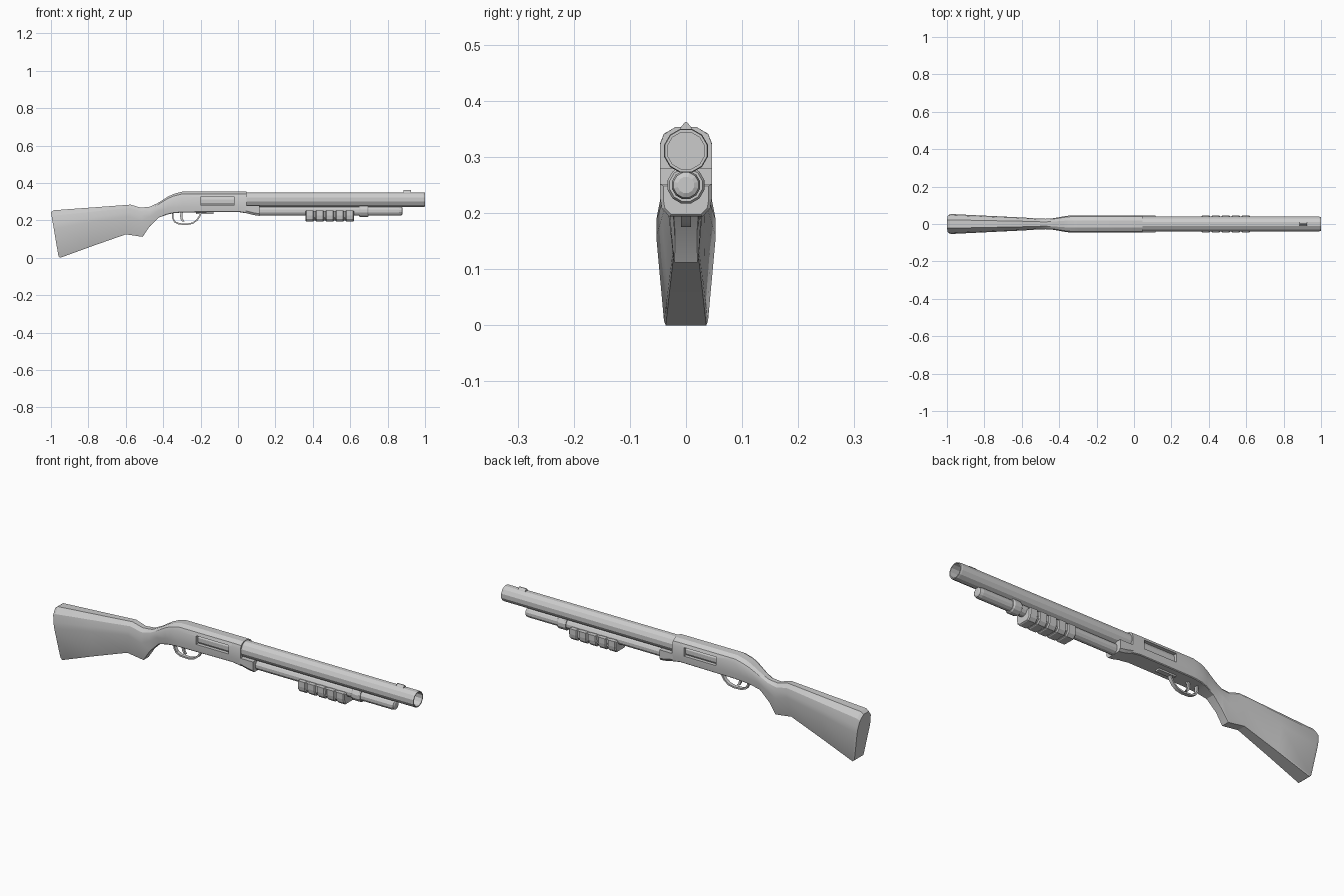
import bpy, bmesh, math
from mathutils import Vector

if "Cube" in bpy.data.objects:
    bpy.data.objects.remove(bpy.data.objects["Cube"])

grey = bpy.data.materials.new("plain grey")
grey.diffuse_color = (0.6, 0.6, 0.6, 1)
grey.use_nodes = True
grey.node_tree.nodes["Principled BSDF"].inputs["Base Color"].default_value = grey.diffuse_color


def loft(name, rings, smooth=True, closed=False):
    """Skin a list of equal-length rings; cap the ends unless closed."""
    bm = bmesh.new()
    vs = [[bm.verts.new(p) for p in r] for r in rings]
    n = len(rings[0])
    pairs = list(zip(vs, vs[1:])) + ([(vs[-1], vs[0])] if closed else [])
    for a, b in pairs:
        for i in range(n):
            j = (i + 1) % n
            bm.faces.new((a[i], a[j], b[j], b[i]))
    if not closed:
        bm.faces.new(vs[0])
        bm.faces.new(vs[-1])
    bmesh.ops.recalc_face_normals(bm, faces=bm.faces[:])
    me = bpy.data.meshes.new(name)
    bm.to_mesh(me)
    bm.free()
    me.materials.append(grey)
    ob = bpy.data.objects.new(name, me)
    bpy.context.collection.objects.link(ob)
    if smooth:
        bpy.ops.object.select_all(action='DESELECT')
        bpy.context.view_layer.objects.active = ob
        ob.select_set(True)
        bpy.ops.object.shade_smooth_by_angle(angle=math.radians(25))
    return ob


def turned(name, profile, zc, sides=12, smooth=False):
    """Revolve (x, radius) pairs around a lengthwise axis at height zc."""
    rings = []
    for x, r in profile:
        rings.append([(x, r * math.cos(2 * math.pi * (i + .5) / sides),
                       zc + r * math.sin(2 * math.pi * (i + .5) / sides)) for i in range(sides)])
    return loft(name, rings, smooth)


def prism(name, half, x0, x1, end=0.0):
    """Extrude a mirrored (y, z) half outline from x0 to x1, ends eased by 'end'."""
    pts = half + [(-y, z) for y, z in reversed(half)]
    zc = sum(p[1] for p in pts) / len(pts)

    def ring(x, s):
        return [(x, y * s, zc + (z - zc) * s) for y, z in pts]
    if end:
        return loft(name, [ring(x0, .88), ring(x0 + end, 1), ring(x1 - end, 1), ring(x1, .88)], False)
    return loft(name, [ring(x0, 1), ring(x1, 1)], False)


def box(name, x0, x1, y0, y1, z0, z1):
    return loft(name, [[(x, y0, z0), (x, y1, z0), (x, y1, z1), (x, y0, z1)] for x in (x0, x1)], False)


def section(xb, zb, xt, zt, w, base, shoulder):
    """Rounded cross-section, leaning from (xb, zb) up to (xt, zt)."""
    half = [(base * .92, 0), (base, .03), (1, shoulder), (1, .74), (.86, .89), (.42, 1)]
    pts = half + [(-y, t) for y, t in reversed(half)]
    return [(xb + (xt - xb) * t, y * w, zb + (zt - zb) * t) for y, t in pts]


# Stock, grip and receiver as one flowing body
body_data = [
    (-.960, .008, -1.00, .243, .050, .74, .62),
    (-.950, .000, -.985, .254, .053, .74, .62),
    (-.780, .062, -.790, .268, .044, .72, .62),
    (-.600, .125, -.575, .284, .034, .70, .60),
    (-.510, .112, -.520, .268, .029, .76, .55),
    (-.475, .165, -.470, .273, .028, .76, .50),
    (-.425, .215, -.430, .292, .031, .80, .45),
    (-.375, .232, -.375, .327, .041, .88, .35),
    (-.345, .238, -.345, .341, .045, .92, .30),
    (-.300, .242, -.300, .353, .046, .95, .25),
    (.000, .245, .000, .353, .046, .95, .25),
    (.045, .238, .045, .353, .046, .95, .25)]
body = loft("stock_and_receiver", [section(*d) for d in body_data])

# Side ports cut into both sides of the receiver
for s in (-1, 1):
    cutter = box("port_cutter", -.20, -.02, min(s * .028, s * .08), max(s * .028, s * .08), .283, .326)
    cutter.hide_render = True
    mod = body.modifiers.new("port", 'BOOLEAN')
    mod.operation = 'DIFFERENCE'
    mod.solver = 'EXACT'
    mod.object = cutter
    bpy.context.view_layer.objects.active = body
    bpy.ops.object.modifier_apply(modifier=mod.name)
    bpy.data.objects.remove(cutter, do_unlink=True)
turned("bolt", [(-.198, .036), (-.022, .036)], .303)

# Lower front block of the receiver
loft("receiver_nose", [[(x, y * .8, zb), (x, y, zb + .012), (x, y, .279), (x, -y, .279),
                        (x, -y, zb + .012), (x, -y * .8, zb)]
                       for x, y, zb in ((.04, .046, .239), (.085, .046, .228), (.115, .046, .224))], False)

# Barrel with open bore, and the magazine tube below
turned("barrel", [(.04, .0405), (.99, .0405), (1.0, .039), (1.0, .034), (.85, .034)], .311)
turned("magazine_tube", [(.10, .026), (.86, .026), (.876, .023), (.88, .015)], .25)
turned("tube_band", [(.648, .030), (.655, .034), (.690, .034), (.697, .030)], .25)
box("band_bridge", .655, .69, -.016, .016, .27, .285)

# Sliding fore-end: a core with five ribs
prism("fore_end_core", [(.026, .200), (.040, .214), (.041, .25)], .365, .615)
for i in range(5):
    a = .36 + i * .0535
    prism("fore_end_rib", [(.030, .194), (.043, .208), (.046, .225), (.046, .252)],
          a, a + .046, .005)

# Front sight
prism("front_sight", [(.014, .345), (.010, .352), (.002, .362)], .885, .925)

# Trigger guard: a thin strap following a path
path = [(-.350, .245), (-.349, .212), (-.338, .192), (-.315, .181), (-.270, .179),
        (-.240, .186), (-.218, .203), (-.203, .226), (-.200, .245)]
strap = []
for i, (x, z) in enumerate(path):
    a, b = path[max(i - 1, 0)], path[min(i + 1, len(path) - 1)]
    n = Vector((-(b[1] - a[1]), b[0] - a[0])).normalized() * .004
    strap.append([(x + k * n.x, y, z + k * n.y) for k, y in ((-1, -.009), (-1, .009), (1, .009), (1, -.009))])
loft("trigger_guard", strap)
box("guard_plate", -.225, -.13, -.012, .012, .235, .25)

# Trigger
loft("trigger", [[(x - .006, -.005, z), (x + .006, -.005, z), (x + .006, .005, z), (x - .006, .005, z)]
                 for x, z in ((-.300, .248), (-.304, .222), (-.300, .205), (-.292, .194))])
